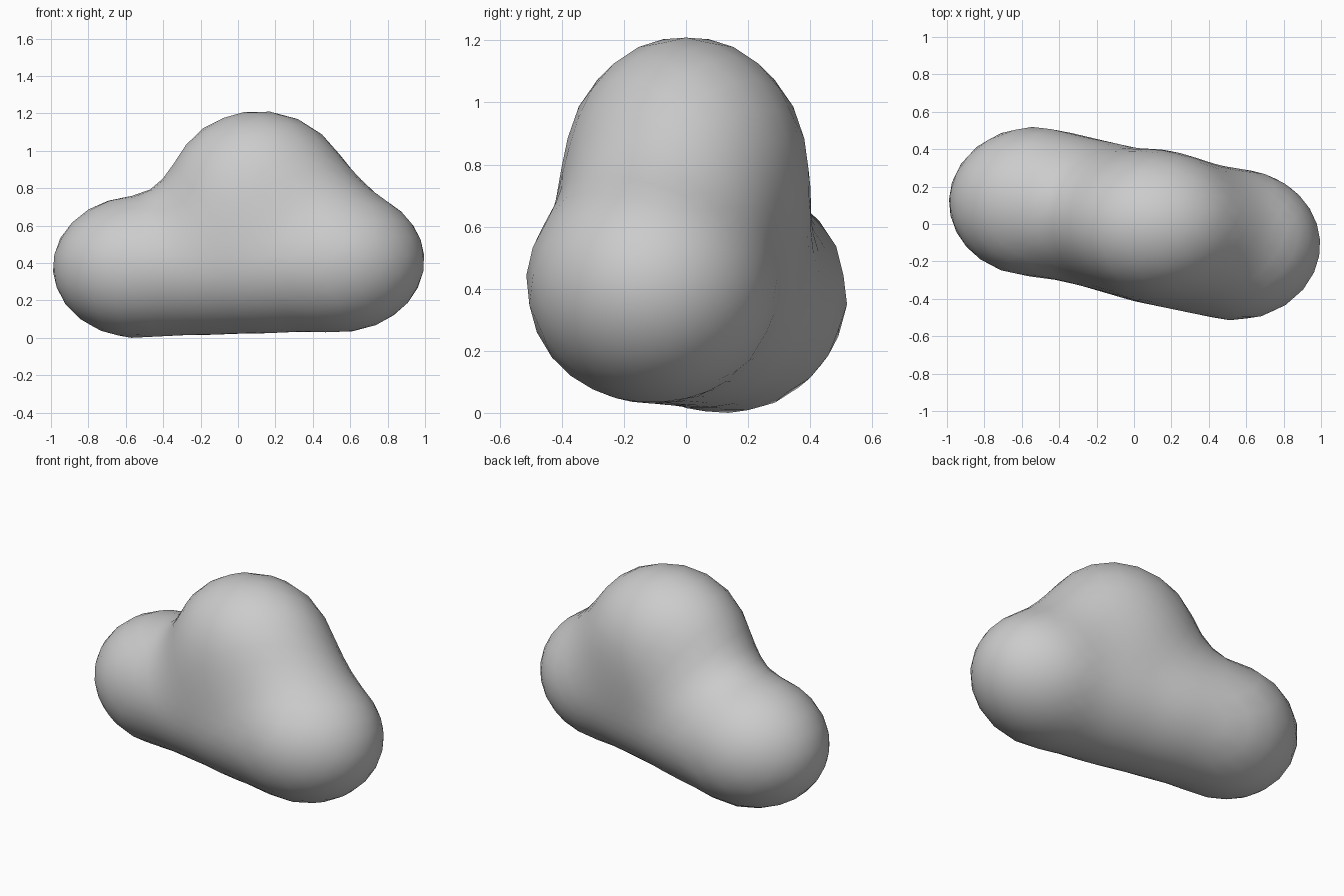
import bpy, bmesh
from mathutils import Vector

if "Cube" in bpy.data.objects:
    bpy.data.objects.remove(bpy.data.objects["Cube"])

# Blended balls (centre, reach, stretch xyz): left, right and middle of base, two in the crown
BALLS = [
    (Vector((-0.53, 0.12, 0.385)), 0.70, (1.15, 1.0, 0.95)),
    (Vector((0.53, -0.11, 0.42)), 0.71, (1.15, 1.0, 0.95)),
    (Vector((0.0, 0.0, 0.42)), 0.665, (1, 1, 1)),
    (Vector((0.0, 0.0, 0.80)), 0.635, (1, 0.93, 1)),
    (Vector((0.22, 0.0, 0.80)), 0.635, (1, 0.93, 1)),
]
CENTRE = Vector((0.03, 0.0, 0.45))
LEVEL = 0.305


def field(p):
    """Soft sum of all balls, as a metaball uses."""
    total = 0.0
    for c, reach, s in BALLS:
        d = p - c
        q = (d.x / s[0]) ** 2 + (d.y / s[1]) ** 2 + (d.z / s[2]) ** 2
        total += max(0.0, 1.0 - q / reach ** 2) ** 3
    return total


def surface_point(direction):
    """Walk inwards from outside, then halve the step onto the surface."""
    outer = 1.4
    while outer > 0.05 and field(CENTRE + direction * outer) < LEVEL:
        outer -= 0.02
    lo, hi = outer, outer + 0.02
    for _ in range(12):
        mid = (lo + hi) / 2
        if field(CENTRE + direction * mid) < LEVEL:
            hi = mid
        else:
            lo = mid
    return CENTRE + direction * lo


# Stretched icosphere wrapped onto the blended surface
bm = bmesh.new()
bmesh.ops.create_icosphere(bm, subdivisions=4, radius=1.0)
for v in bm.verts:
    stretched = Vector((v.co.x, v.co.y * 0.55, v.co.z * 0.65))
    v.co = surface_point(stretched.normalized())
for f in bm.faces:
    f.smooth = True
lowest = min(v.co.z for v in bm.verts)
bmesh.ops.translate(bm, verts=bm.verts, vec=(0, 0, -lowest))

# Smooth shaded cloud-like blob
mesh = bpy.data.meshes.new("cloud_blob")
bm.to_mesh(mesh)
bm.free()
blob = bpy.data.objects.new("cloud_blob", mesh)
bpy.context.collection.objects.link(blob)
